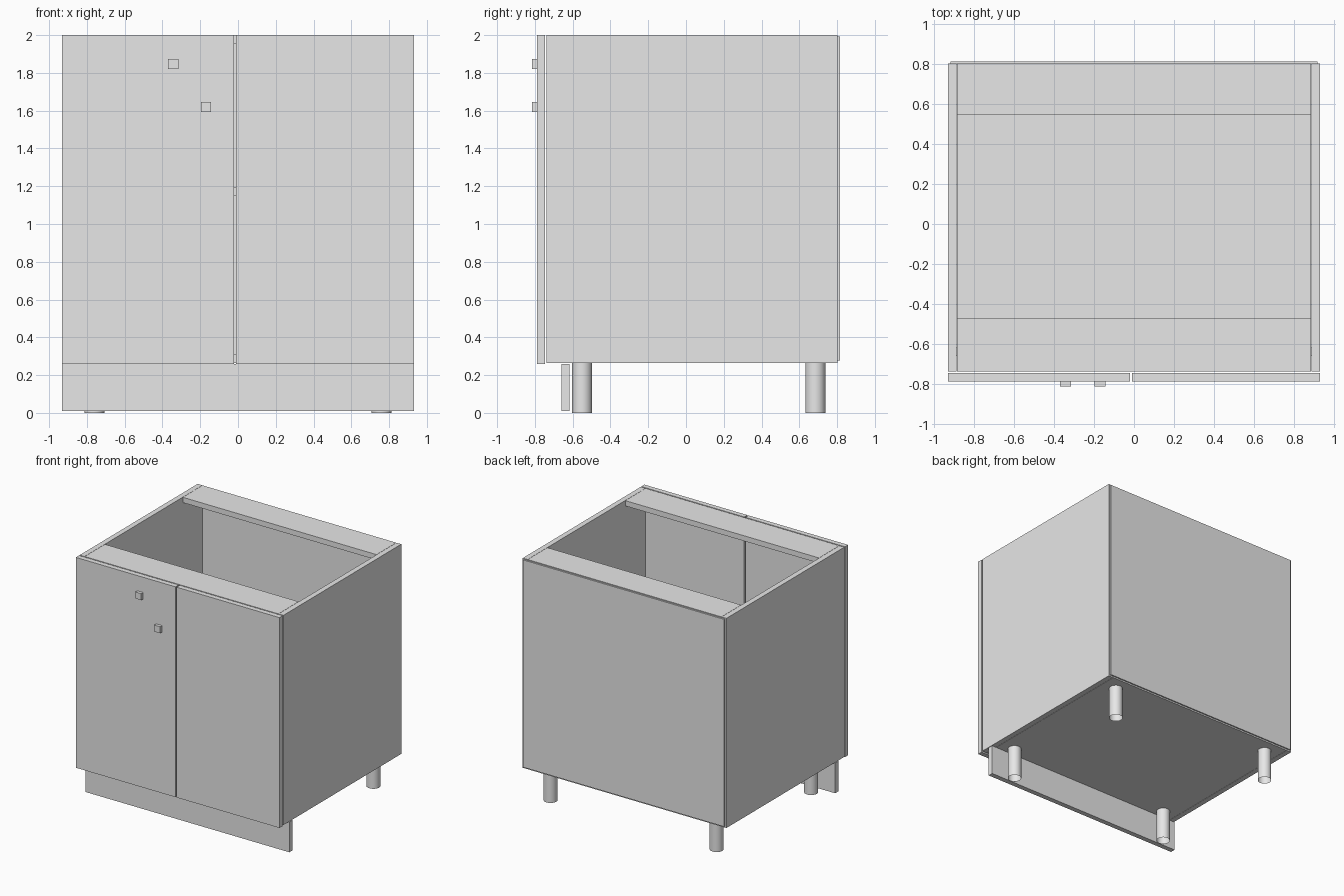
import bpy
import bmesh
from mathutils import Matrix, Vector

cube = bpy.data.objects.get("Cube")
if cube:
    bpy.data.objects.remove(cube, do_unlink=True)

# One flat light grey for the whole cabinet
grey = bpy.data.materials.new("light grey")
grey.use_nodes = True
colour = (0.8, 0.8, 0.8, 1)
grey.diffuse_color = colour
grey.node_tree.nodes["Principled BSDF"].inputs["Base Color"].default_value = colour


def add_object(name, bm):
    mesh = bpy.data.meshes.new(name)
    bm.to_mesh(mesh)
    bm.free()
    mesh.materials.append(grey)
    obj = bpy.data.objects.new(name, mesh)
    bpy.context.collection.objects.link(obj)
    return obj


def box(name, x, y, z):
    """Box spanning the given (low, high) range on each axis."""
    low, high = (Vector(c) for c in zip(x, y, z))
    bm = bmesh.new()
    fit = Matrix.Translation((low + high) / 2) @ Matrix.Diagonal((*(high - low), 1))
    bmesh.ops.create_cube(bm, size=1, matrix=fit)
    return add_object(name, bm)


def leg(name, x, y):
    """Open round tube under the carcass."""
    bm = bmesh.new()
    bmesh.ops.create_cone(bm, cap_ends=False, segments=32, radius1=0.053,
                          radius2=0.053, depth=LOW,
                          matrix=Matrix.Translation((x, y, LOW / 2)))
    for face in bm.faces:
        face.smooth = True
    add_object(name, bm)


W, T = 0.932, 0.044            # half width and board thickness
LOW, TOP = 0.265, 2.0          # carcass bottom and top
FRONT, BACK = -0.738, 0.803    # carcass depth
inner = (-W + T + 0.002, W - T - 0.002)

# Carcass
for side, s in (("left", 1), ("right", -1)):
    box(side + "_side_panel", sorted((s * W, s * (W - T))), (FRONT, BACK), (LOW, TOP))
box("bottom_panel", inner, (FRONT, BACK), (LOW, LOW + T))
box("shelf", inner, (FRONT + 0.03, BACK), (1.15, 1.15 + T))
box("front_top_rail", inner, (FRONT, -0.473), (TOP - T, TOP))
box("back_top_rail", inner, (0.545, BACK), (TOP - T, TOP))
box("back_panel", (-0.92, 0.92), (BACK, 0.814), (0.277, 1.992))

# Doors and their square knobs
box("right_door", (-W, -0.021), (-0.788, -0.747), (0.26, TOP))
box("left_door", (-0.01, W), (-0.788, -0.747), (0.26, TOP))
for name, x, z in (("upper_knob", -0.343, 1.847), ("lower_knob", -0.17, 1.62)):
    box(name, (x - 0.027, x + 0.027), (-0.814, -0.788), (z - 0.027, z + 0.027))

# Plinth and legs
box("plinth", (-W, W), (-0.66, -0.618), (0.01, 0.26))
for side, x in (("left", 0.76), ("right", -0.76)):
    leg("front_" + side + "_leg", x, -0.55)
    leg("back_" + side + "_leg", x, 0.685)
